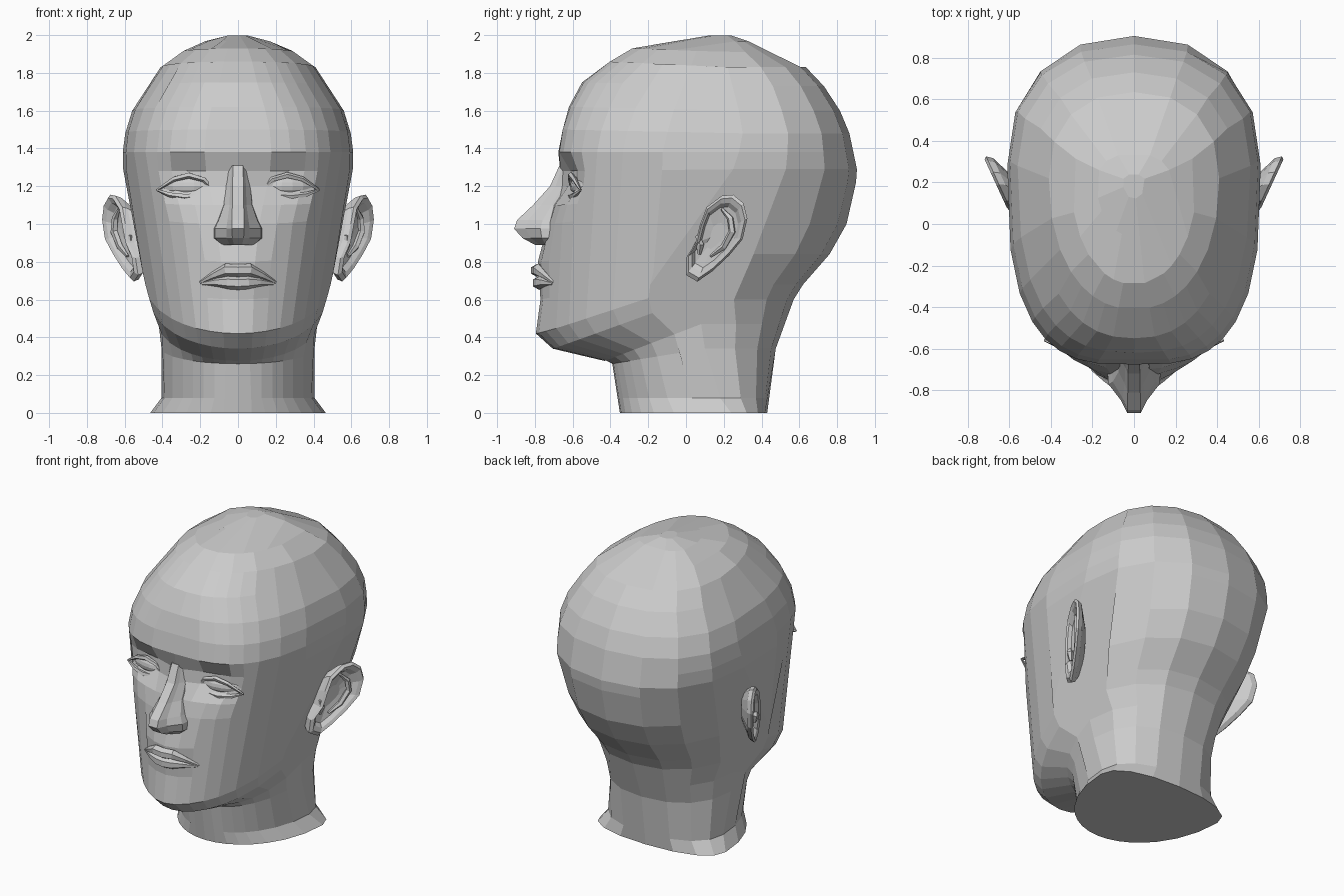
import bpy, bmesh, math
from mathutils import Vector

if "Cube" in bpy.data.objects:
    bpy.data.objects.remove(bpy.data.objects["Cube"])


def loft(name, rings, cap_start=True, cap_end=True):
    """Skin a list of closed rings that have equal point counts."""
    bm = bmesh.new()
    vs = [[bm.verts.new(p) for p in r] for r in rings]
    n = len(rings[0])
    for a, b in zip(vs, vs[1:]):
        for i in range(n):
            j = (i + 1) % n
            bm.faces.new((a[i], a[j], b[j], b[i]))
    if cap_start:
        bm.faces.new(vs[0][::-1])
    if cap_end:
        bm.faces.new(vs[-1])
    bmesh.ops.recalc_face_normals(bm, faces=bm.faces[:])
    me = bpy.data.meshes.new(name)
    bm.to_mesh(me)
    bm.free()
    ob = bpy.data.objects.new(name, me)
    bpy.context.collection.objects.link(ob)
    return ob


def tube(name, pts, radii, sides=6):
    """Tapered tube along a path."""
    pts = [Vector(p) for p in pts]
    rings = []
    for i, p in enumerate(pts):
        t = pts[min(i + 1, len(pts) - 1)] - pts[max(i - 1, 0)]
        u = t.cross(Vector((0, 1, 0))).normalized()
        v = t.cross(u).normalized()
        rings.append([p + radii[i] * (u * math.cos(k * math.tau / sides) + v * math.sin(k * math.tau / sides))
                      for k in range(sides)])
    return loft(name, rings)


# Head and neck levels: front z, side/back z, front y, widest y, back y, half width
LEVELS = [
    (0, 0, -.35, .24, .43, .465), (.08, .08, -.36, .18, .437, .405),
    (.26, .34, -.39, .10, .475, .405), (.275, .47, -.43, .08, .515, .42),
    (.34, .60, -.70, .02, .57, .465), (.42, .68, -.77, .02, .62, .49),
    (.52, .74, -.765, .03, .67, .51), (.60, .80, -.755, .05, .72, .525),
    (.66, .84, -.75, .06, .76, .535), (.73, .88, -.75, .07, .785, .545),
    (.80, .93, -.755, .08, .81, .553), (.88, 1.0, -.75, .10, .85, .567),
    (1.0, 1.08, -.73, .12, .868, .58), (1.1, 1.14, -.705, .15, .885, .59),
    (1.2, 1.22, -.68, .20, .90, .60), (1.28, 1.29, -.668, .25, .905, .608),
    (1.38, 1.38, -.675, .28, .885, .61), (1.5, 1.48, -.66, .30, .865, .597),
    (1.62, 1.6, -.62, .28, .815, .56), (1.75, 1.73, -.55, .26, .73, .48),
    (1.86, 1.83, -.41, .22, .635, .41), (1.93, 1.91, -.29, .20, .47, .30),
    (1.97, 1.967, -.06, .20, .34, .18)]
ANGLES = [0, 9, 18, 27, 36, 46, 59, 74, 90, 112, 135, 158, 180]
# Face sculpting: |x|, z, x radius, z radius, y push
BUMPS = [(.23, 1.235, .13, .09, .08),     # eye sockets
         (.25, 1.40, .17, .06, -.012),    # brows
         (.36, 1.04, .10, .10, -.012),    # cheekbones
         (0, .74, .17, .14, -.035),       # mouth mound
         (0, .46, .15, .09, -.03)]        # chin


def head_ring(zf, zs, f, c, b, w):
    half = []
    for a in ANGLES:
        a = math.radians(a)
        s, k = abs(math.sin(a)), math.cos(a)
        if k > 1e-6:
            n = 2 + math.exp(-((zf - 1.4) / .35) ** 2)
            t = k ** (2 / n)
            x, y, z = w * s ** (2 / n), c + (f - c) * t, zs + (zf - zs) * t
            for bx, bz, rx, rz, d in BUMPS:
                y += d * math.exp(-((x - bx) / rx) ** 2 - ((z - bz) / rz) ** 2)
        else:
            x, y, z = w * s ** .87, c + (b - c) * abs(k) ** .87, zs
        half.append((x if s > 1e-6 else 0, y, z))
    return half + [(-x, y, z) for x, y, z in half[-2:0:-1]]


head_rings = [head_ring(*l) for l in LEVELS]
head_rings.append([(x * .3, .2 + (y - .2) * .3, 1.998) for x, y, z in head_rings[-1]])
head = loft("head_and_neck", head_rings)
facets = head.modifiers.new("facets", 'DECIMATE')
facets.decimate_type = 'DISSOLVE'
facets.angle_limit = math.radians(7)

# Nose: z, ridge y, ridge half width, base half width, base y
NOSE = [(1.31, -.67, .025, .06, -.60), (1.2, -.72, .03, .07, -.60),
        (1.1, -.81, .03, .08, -.64), (1.02, -.895, .032, .11, -.66),
        (.975, -.91, .032, .132, -.67), (.925, -.865, .03, .132, -.69),
        (.89, -.80, .022, .09, -.70)]
nose_rings = []
for z, yf, hr, hb, yb in NOSE:
    ym, yt = yb + (yf - yb) * .42, yb + (yf - yb) * .75
    half = [(hb, yb), (hb * .93, ym), (hr + (hb - hr) * .3, yt), (hr, yf)]
    nose_rings.append([(-x, y, z) for x, y in half] + [(x, y, z) for x, y in half[::-1]])
loft("nose", nose_rings)


# Lips
def lip(name, half, radii):
    pts = half + [(-x, y, z) for x, y, z in half[-2::-1]]
    tube(name, pts, radii + radii[-2::-1])


lip("upper_lip", [(-.2, -.70, .69), (-.13, -.745, .728), (-.06, -.782, .757), (0, -.79, .754)],
    [.008, .02, .034, .034])
lip("lower_lip", [(-.19, -.705, .685), (-.11, -.75, .692), (-.05, -.773, .69), (0, -.777, .688)],
    [.008, .024, .035, .037])


# Eyes: eyeball surface with upper and lower lid
def lid_y(x):
    return -.612 + (x - .2) ** 2


UPPER = [(.12, 1.17), (.18, 1.235), (.26, 1.258), (.34, 1.238), (.43, 1.18)]
LOWER = [(.12, 1.17), (.2, 1.152), (.28, 1.145), (.36, 1.155), (.43, 1.18)]
for s, side in ((1, "left"), (-1, "right")):
    bpy.ops.mesh.primitive_uv_sphere_add(segments=16, ring_count=10, radius=1,
                                         location=(s * .27, -.525, 1.2),
                                         rotation=(0, 0, s * math.radians(14)))
    eye = bpy.context.object
    eye.name = side + "_eyeball"
    eye.scale = (.155, .083, .065)
    for name, path in (("upper", UPPER), ("lower", LOWER)):
        tube(f"{side}_{name}_eyelid", [(s * x, lid_y(x), z) for x, z in path],
             [.006, .014, .017, .014, .006], 5)


# Ears: outline in y, z, dished inward and flared away from the head
def ear_x(y, z):
    return .585 + .46 * (y - .05) + .15 * min(z - .95, 0)


EAR = [(.0, .73), (.0, .82), (.05, .90), (.075, 1.0), (.11, 1.09), (.19, 1.15), (.25, 1.155),
       (.305, 1.11), (.325, 1.03), (.30, .92), (.23, .835), (.14, .75), (.06, .695)]
EAR_STEPS = [(.55, -.10, -.05), (.95, -.03, 0), (1, 0, 0), (.92, .014, 0),
             (.8, .002, 0), (.7, -.025, 0), (.3, -.045, 0)]
ANTIHELIX = [(.13, .83), (.2, .88), (.245, .96), (.235, 1.03), (.19, 1.08)]
for s, side in ((1, "left"), (-1, "right")):
    rings = []
    for k, dx, dy in EAR_STEPS:
        ring = []
        for y, z in EAR:
            y, z = .16 + (y - .16) * k + dy, .94 + (z - .94) * k
            ring.append((s * (ear_x(y, z) + dx), y, z))
        rings.append(ring)
    loft(side + "_ear", rings)
    tube(side + "_ear_inner_fold", [(s * (ear_x(y, z) - .02), y, z) for y, z in ANTIHELIX],
         [.008, .018, .02, .018, .008], 5)
    tube(side + "_ear_front_flap", [(s * (ear_x(y, z) - .015), y, z)
                                    for y, z in ((.06, .94), (.075, .89), (.07, .84))],
         [.01, .022, .01], 5)
